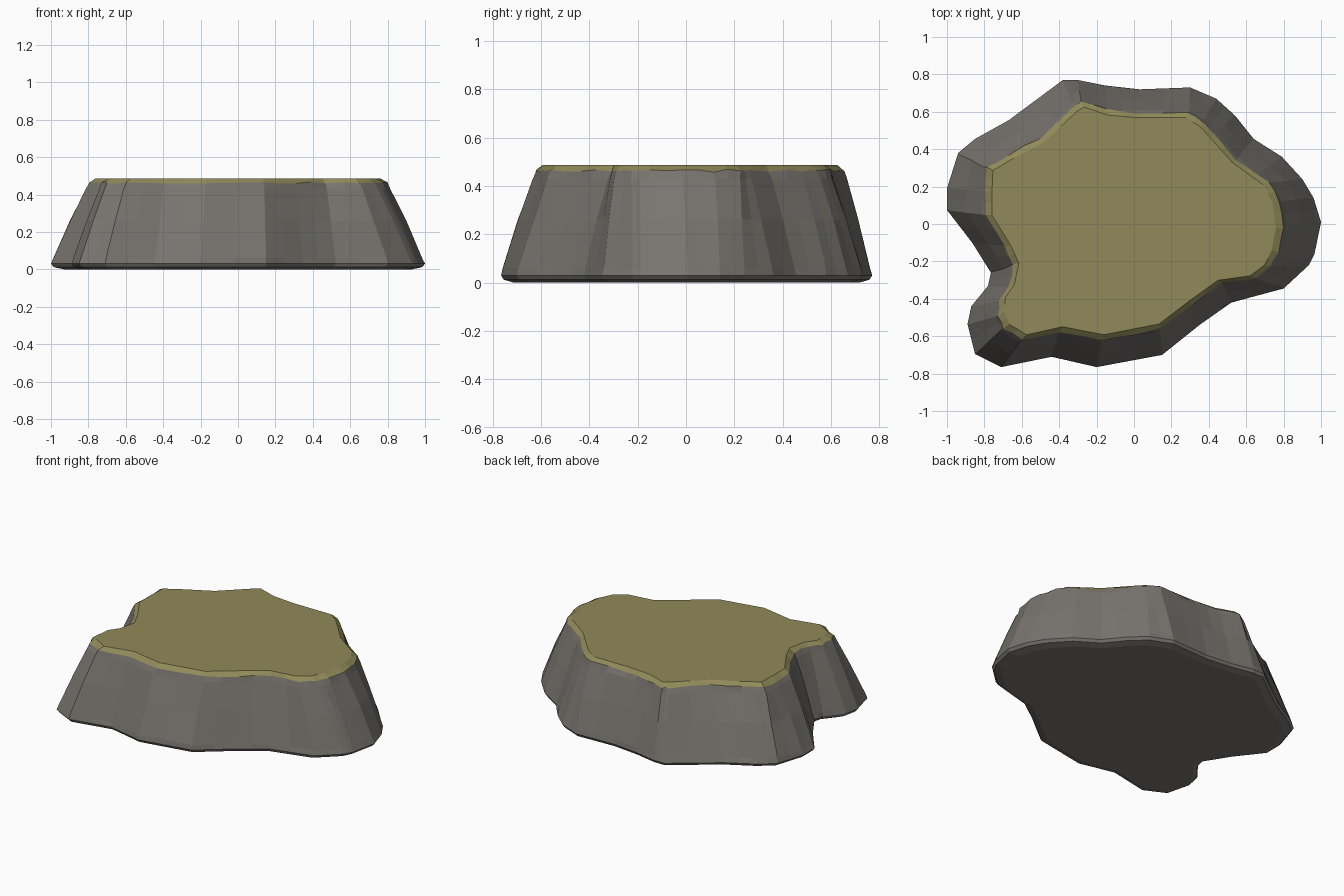
import bpy, bmesh, random
from mathutils import Vector

if "Cube" in bpy.data.objects:
    bpy.data.objects.remove(bpy.data.objects["Cube"])

random.seed(4)

# Matching outline points: foot x, foot y, rim x, rim y (going clockwise)
OUTLINE = [
    (-.38, .77, -.32, .63), (-.30, .77, -.28, .655), (-.15, .74, -.15, .61),
    (.03, .72, .02, .595), (.30, .73, .29, .595), (.44, .67, .37, .545),
    (.54, .58, .43, .48), (.64, .455, .55, .345), (.79, .36, .66, .265),
    (.90, .24, .725, .22), (.96, .14, .775, .12), (1.0, .01, .795, -.02),
    (.965, -.16, .77, -.15), (.935, -.22, .73, -.23), (.80, -.345, .65, -.29),
    (.52, -.42, .47, -.315), (.35, -.54, .31, -.43), (.15, -.70, .14, -.56),
    (-.20, -.765, -.17, -.62), (-.44, -.71, -.40, -.575), (-.71, -.765, -.60, -.62),
    (-.85, -.695, -.70, -.56), (-.89, -.535, -.725, -.49), (-.87, -.44, -.72, -.41),
    (-.78, -.33, -.67, -.34), (-.765, -.26, -.645, -.22), (-.865, -.10, -.69, -.12),
    (-1.0, .075, -.795, .05), (-1.0, .19, -.795, .18), (-.94, .38, -.79, .30),
    (-.85, .455, -.67, .37), (-.67, .555, -.50, .46),
]

# Rings from bottom to top: height, blend foot->rim, scale, jitter
RINGS = [(0, 0, .93, 0), (.012, 0, .985, 0), (.03, 0, 1, 0), (.06, .06, 1, .004),
         (.26, .5, 1, .003), (.43, .91, 1, .004), (.463, 1, 1, .006), (.487, 1, .955, 0)]


def material(name, color):
    m = bpy.data.materials.new(name)
    m.diffuse_color = (*color, 1)
    m.use_nodes = True
    m.node_tree.nodes["Principled BSDF"].inputs["Base Color"].default_value = m.diffuse_color
    return m


# Split each outline segment into smaller facets
points = []
n = len(OUTLINE)
for i in range(n):
    a, b = OUTLINE[i], OUTLINE[(i + 1) % n]
    for t in (0, .5):
        v = [p + (q - p) * t for p, q in zip(a, b)]
        points.append((Vector(v[:2]), Vector(v[2:])))

# Loft the rock plateau
bm = bmesh.new()
rings = []
for z, blend, scale, jit in RINGS:
    ring = []
    for foot, rim in points:
        p = foot.lerp(rim, blend) * scale
        j = [random.uniform(-jit, jit) for _ in range(3)]
        ring.append(bm.verts.new((p.x + j[0], p.y + j[1], z + j[2])))
    rings.append(ring)
count = len(points)
for k in range(len(rings) - 1):
    for i in range(count):
        j = (i + 1) % count
        f = bm.faces.new((rings[k][i], rings[k + 1][i], rings[k + 1][j], rings[k][j]))
        f.material_index = 1 if k == len(rings) - 2 else 0   # grassy rim
bm.faces.new(rings[0])
bm.faces.new(rings[-1]).material_index = 1                   # grassy top
bmesh.ops.recalc_face_normals(bm, faces=bm.faces)
bmesh.ops.triangulate(bm, faces=[f for f in bm.faces if len(f.verts) > 4])

mesh = bpy.data.meshes.new("rock_plateau")
bm.to_mesh(mesh)
bm.free()
mesh.materials.append(material("grey rock", (.19, .178, .16)))
mesh.materials.append(material("dry grass", (.28, .255, .1)))
bpy.context.collection.objects.link(bpy.data.objects.new("rock_plateau", mesh))
